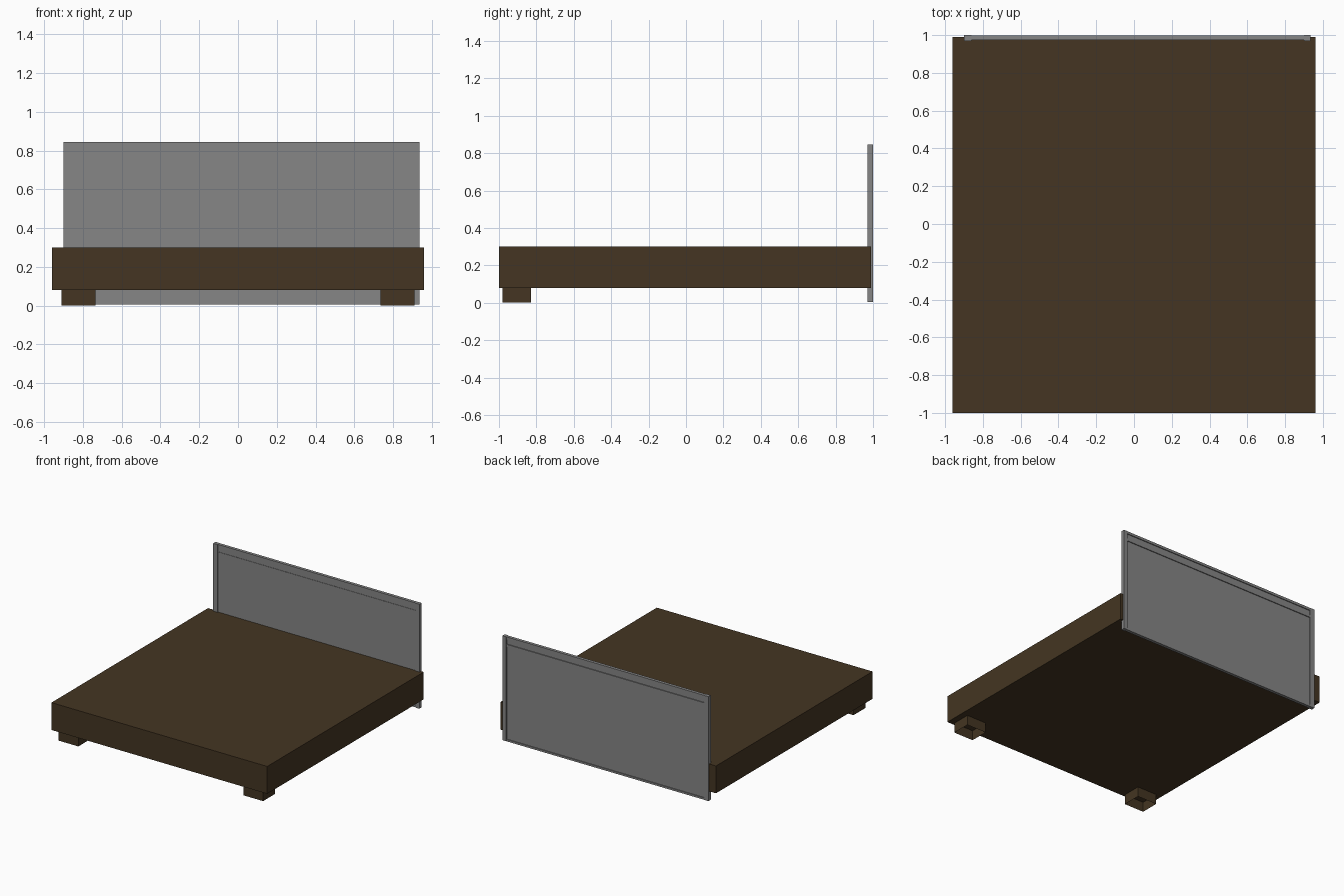
import bpy
import bmesh

if "Cube" in bpy.data.objects:
    bpy.data.objects.remove(bpy.data.objects["Cube"])


def material(name, rgb):
    m = bpy.data.materials.new(name)
    m.diffuse_color = (*rgb, 1.0)
    m.use_nodes = True
    m.node_tree.nodes["Principled BSDF"].inputs["Base Color"].default_value = m.diffuse_color
    return m


wood = material("dark brown wood", (0.058, 0.036, 0.016))
grey = material("plain grey", (0.24, 0.24, 0.24))


def box(name, x, y, z, mat, open_ends=False):
    """Axis-aligned box from (min, max) ranges, optionally without top and bottom."""
    bm = bmesh.new()
    bmesh.ops.create_cube(bm, size=1.0)
    if open_ends:
        ends = [f for f in bm.faces if abs(f.normal.z) > 0.9]
        bmesh.ops.delete(bm, geom=ends, context='FACES_ONLY')
    for v in bm.verts:
        for i, (lo, hi) in enumerate((x, y, z)):
            v.co[i] = lo if v.co[i] < 0 else hi
    me = bpy.data.meshes.new(name)
    bm.to_mesh(me)
    bm.free()
    me.materials.append(mat)
    ob = bpy.data.objects.new(name, me)
    bpy.context.collection.objects.link(ob)
    return ob


# Bed base
box("bed_base", (-0.96, 0.96), (-1.0, 0.99), (0.08, 0.30), wood)

# Front feet: hollow square sleeves
for side, x in (("left", (-0.91, -0.735)), ("right", (0.735, 0.91))):
    box(f"front_foot_{side}", x, (-0.98, -0.83), (0.0, 0.08), wood, open_ends=True)

# Headboard panel
box("headboard_panel", (-0.86, 0.90), (0.977, 0.992), (0.01, 0.83), grey)

# Headboard posts
box("headboard_post_left", (-0.90, -0.86), (0.97, 1.0), (0.005, 0.845), grey)
box("headboard_post_right", (0.90, 0.935), (0.97, 1.0), (0.005, 0.845), grey)

# Headboard rails: cap, ledge below it and bottom lip
for name, z in (("top", (0.825, 0.845)), ("middle", (0.765, 0.785)),
                ("bottom", (0.005, 0.02))):
    box(f"headboard_rail_{name}", (-0.86, 0.90), (0.974, 0.999), z, grey)
